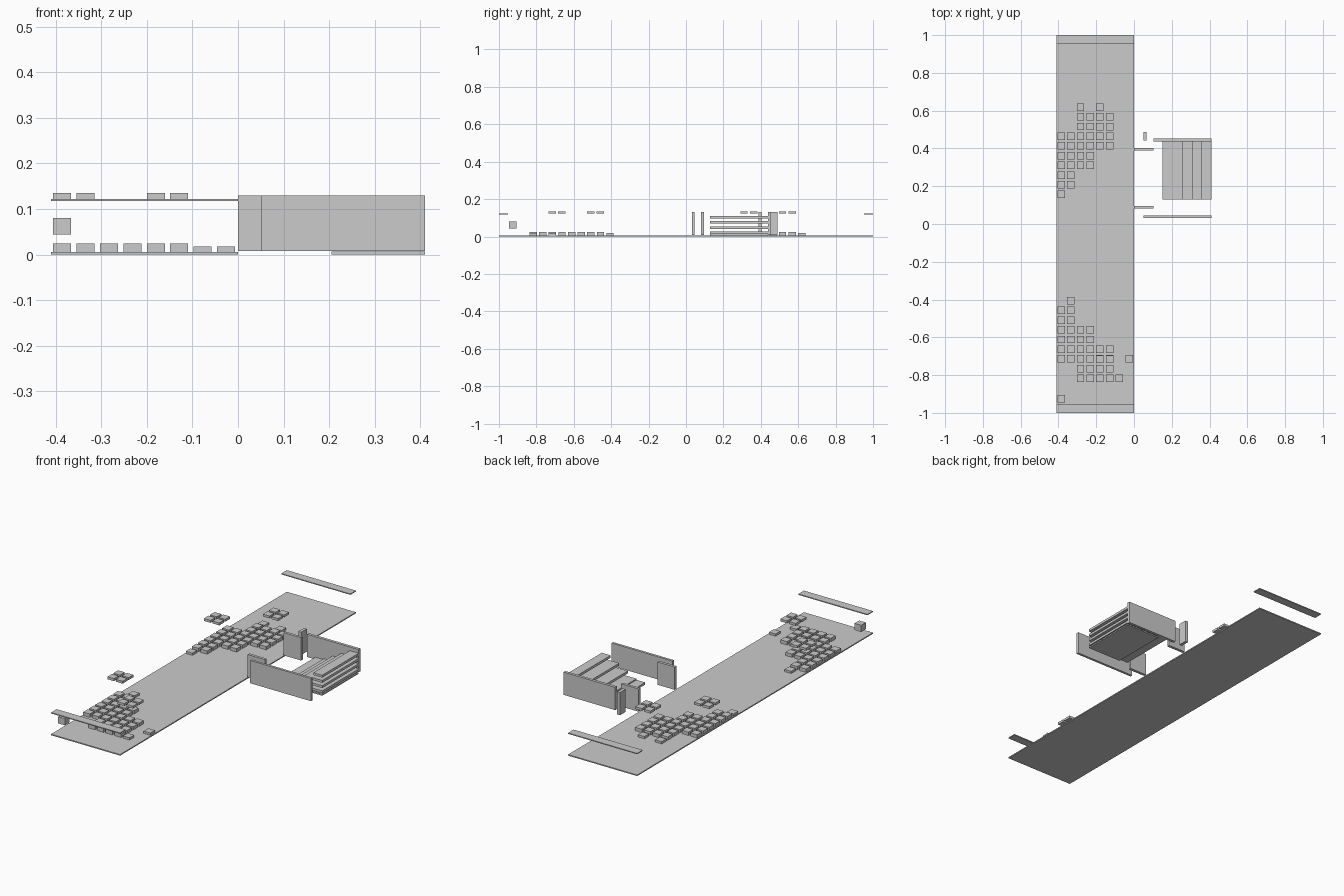
import bpy, bmesh

if "Cube" in bpy.data.objects:
    bpy.data.objects.remove(bpy.data.objects["Cube"])

grey = bpy.data.materials.new("light_grey")
grey.diffuse_color = (0.6, 0.6, 0.6, 1)
grey.use_nodes = True
grey.node_tree.nodes["Principled BSDF"].inputs["Base Color"].default_value = grey.diffuse_color


def boxes(name, spans):
    """One object made of boxes given as (x0, x1, y0, y1, z0, z1)."""
    bm = bmesh.new()
    for x0, x1, y0, y1, z0, z1 in spans:
        for v in bmesh.ops.create_cube(bm, size=1)["verts"]:
            v.co.x = x1 if v.co.x > 0 else x0
            v.co.y = y1 if v.co.y > 0 else y0
            v.co.z = z1 if v.co.z > 0 else z0
    mesh = bpy.data.meshes.new(name)
    bm.to_mesh(mesh)
    bm.free()
    mesh.materials.append(grey)
    ob = bpy.data.objects.new(name, mesh)
    bpy.context.collection.objects.link(ob)
    return ob


PITCH, HALF = 0.0514, 0.0197


def cell(col, y, z0, z1):
    x = -0.386 + col * PITCH
    return (x - HALF, x + HALF, y - HALF, y + HALF, z0, z1)


# Long floor and the two raised end strips
boxes("floor_slab", [(-0.41, 0, -1, 1, 0, 0.006)])
boxes("end_strip_back", [(-0.41, 0, 0.953, 1, 0.117, 0.122)])
boxes("end_strip_front", [(-0.41, 0, -1, -0.953, 0.117, 0.122)])

# Block clusters: occupied columns per row, from the back of each cluster
back_rows = ["24", "2345", "2345", "012345", "012345", "0123", "0123", "01", "01", "0"]
front_rows = ["1", "01", "01", "0123", "0123", "012345", "0123457", "2345", "23456"]
for name, top, rows in (("back_blocks", 0.619, back_rows), ("front_blocks", -0.406, front_rows)):
    spans = []
    for r, cols in enumerate(rows):
        edge_row = r == 0 or cols == "0"
        for c in cols:
            low = edge_row or c in "67"
            spans.append(cell(int(c), top - r * PITCH, 0.006, 0.018 if low else 0.024))
    boxes(name, spans)

# Raised two by two blocks above the clusters
raised = []
for col, y in ((0, 0.310), (4, 0.516), (0, -0.509), (4, -0.715)):
    for i in range(2):
        for j in range(2):
            raised.append(cell(col + i, y + j * PITCH, 0.122, 0.135))
boxes("raised_blocks", raised)
boxes("corner_cube", [cell(0, -0.926, 0.044, 0.08)])

# Walls of the side room
Z0, Z1 = 0.008, 0.13
boxes("front_wall", [(0.05, 0.41, 0.032, 0.045, Z0, Z1)])
boxes("back_wall", [(0.103, 0.41, 0.438, 0.453, Z0, Z1)])
boxes("entry_walls", [(0, 0.103, y, y + 0.015, Z0, Z1) for y in (0.081, 0.388)])
boxes("entry_pier", [(0.05, 0.067, 0.441, 0.488, Z0, Z1)])

# Tiers rising away from the floor slab, all flush at the outer end
boxes("tier_base", [(0.205, 0.41, 0.129, 0.438, 0, 0.007)])
boxes("first_tier", [(0.152, 0.205, 0.129, 0.438, 0.008, 0.02)])
boxes("tiers", [(0.152 + k * PITCH, 0.41, 0.129, 0.438, 0.028 * k - 0.015, 0.028 * k - 0.002)
                for k in range(1, 5)])
